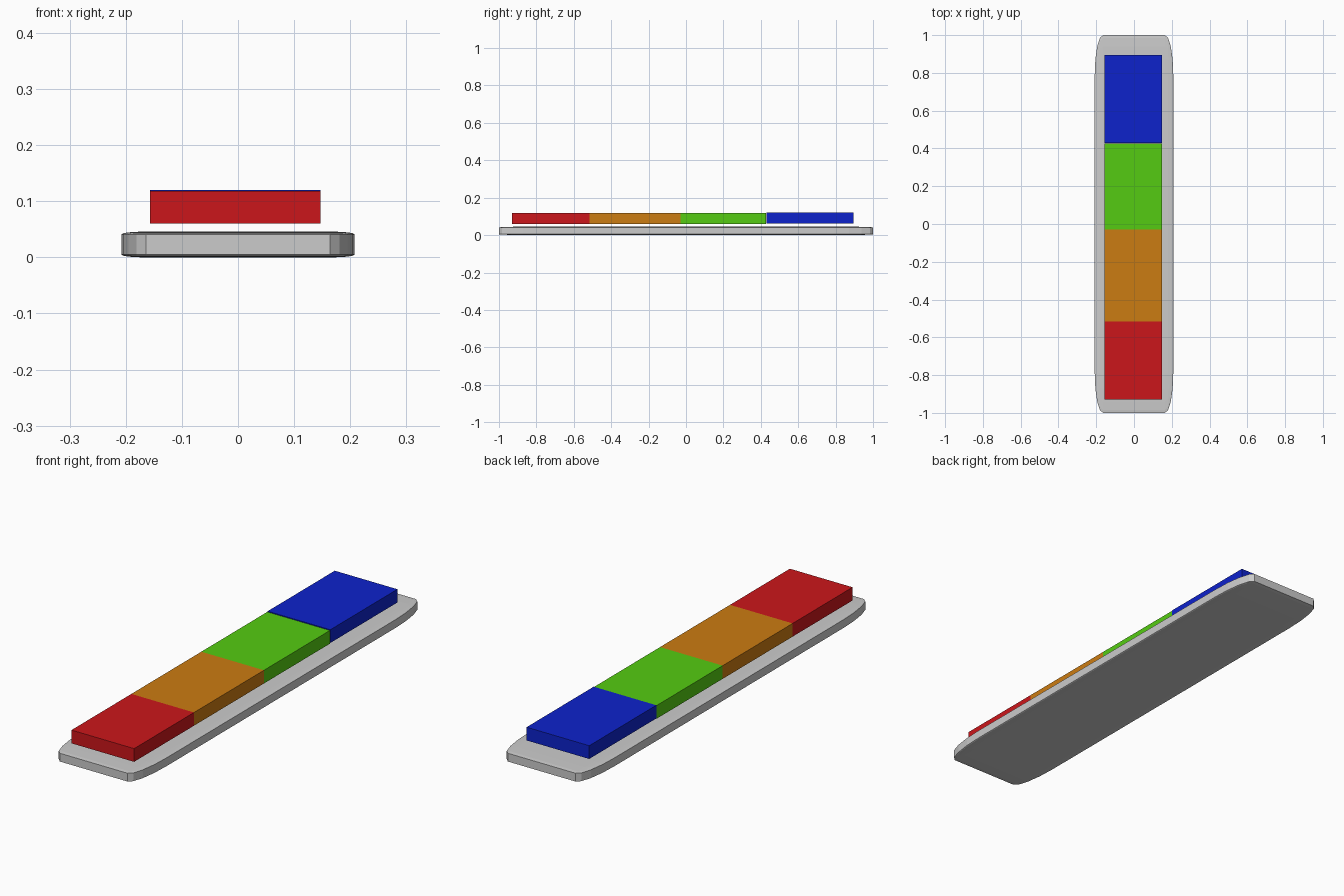
import bpy, bmesh
from mathutils import Vector

if "Cube" in bpy.data.objects:
    bpy.data.objects.remove(bpy.data.objects["Cube"])


def box(name, lo, hi, color=None, bevel=0.0, segments=4):
    """Box between two corners; the bevel is a share of each half size."""
    lo, hi = Vector(lo), Vector(hi)
    bm = bmesh.new()
    bmesh.ops.create_cube(bm, size=2)
    if bevel:
        bmesh.ops.bevel(bm, geom=bm.edges[:], offset=bevel, offset_type='OFFSET',
                        segments=segments, profile=0.5, affect='EDGES')
    bmesh.ops.scale(bm, vec=(hi - lo) / 2, verts=bm.verts[:])
    bmesh.ops.translate(bm, vec=(lo + hi) / 2, verts=bm.verts[:])
    mesh = bpy.data.meshes.new(name)
    bm.to_mesh(mesh)
    bm.free()
    obj = bpy.data.objects.new(name, mesh)
    bpy.context.collection.objects.link(obj)
    if color:
        mat = bpy.data.materials.new(name + "_color")
        mat.diffuse_color = (*color, 1)
        mat.use_nodes = True
        mat.node_tree.nodes["Principled BSDF"].inputs["Base Color"].default_value = mat.diffuse_color
        mesh.materials.append(mat)
    return obj


# Rounded grey tray, bevelled before it is stretched
box("tray", (-0.208, -1, 0), (0.208, 1, 0.046), bevel=0.21)

# Row of coloured slabs hovering just above the tray
slabs = [
    ("red_slab", -0.93, -0.515, 0.060, 0.118, (0.6, 0.008, 0.011)),
    ("orange_slab", -0.515, -0.03, 0.060, 0.118, (0.6, 0.2, 0.006)),
    ("green_slab", -0.03, 0.427, 0.060, 0.118, (0.09, 0.6, 0.006)),
    ("blue_slab", 0.43, 0.895, 0.062, 0.120, (0.004, 0.016, 0.6)),
]
for name, y0, y1, z0, z1, color in slabs:
    box(name, (-0.157, y0, z0), (0.147, y1, z1), color)
